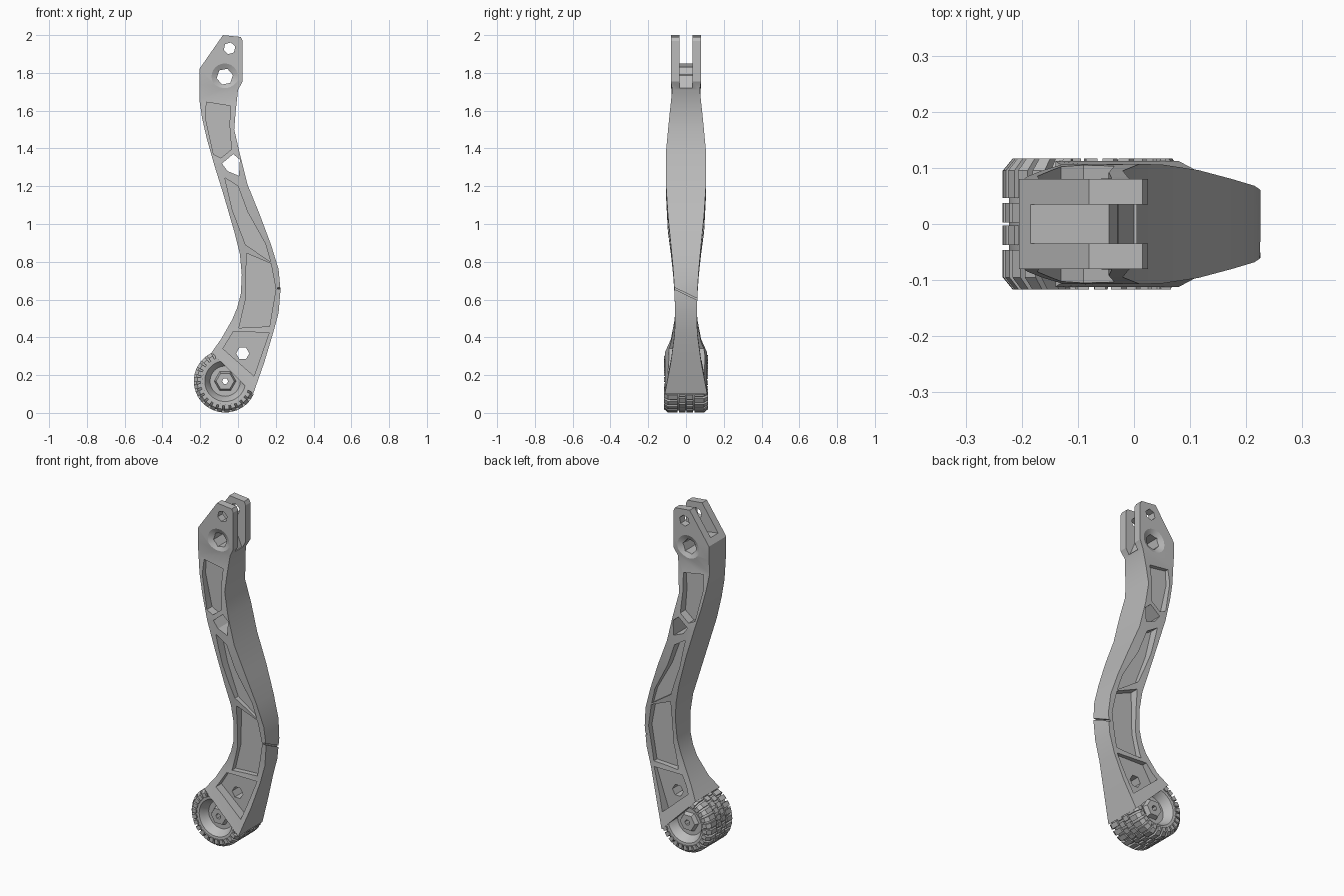
import bpy, bmesh, math
from mathutils import Vector, Matrix

cube = bpy.data.objects.get("Cube")
if cube:
    bpy.data.objects.remove(cube, do_unlink=True)

grey = bpy.data.materials.new("plain grey")
grey.use_nodes = True
tone = (0.5, 0.5, 0.5, 1)
grey.diffuse_color = tone
grey.node_tree.nodes["Principled BSDF"].inputs["Base Color"].default_value = tone


def finish(name, bm):
    bmesh.ops.recalc_face_normals(bm, faces=bm.faces[:])
    mesh = bpy.data.meshes.new(name)
    bm.to_mesh(mesh)
    bm.free()
    mesh.materials.append(grey)
    obj = bpy.data.objects.new(name, mesh)
    bpy.context.collection.objects.link(obj)
    return obj


def loft(bm, rings, closed=False):
    """Skin a list of equal rings, capped unless closed into a loop."""
    rows = [[bm.verts.new(p) for p in ring] for ring in rings]
    pairs = list(zip(rows, rows[1:]))
    if closed:
        pairs.append((rows[-1], rows[0]))
    else:
        bm.faces.new(rows[0])
        bm.faces.new(rows[-1])
    for a, b in pairs:
        for i in range(len(a)):
            j = (i + 1) % len(a)
            bm.faces.new((a[i], a[j], b[j], b[i]))


def prism(points, near, far):
    """Extrude an x-z outline along y."""
    bm = bmesh.new()
    loft(bm, [[(x, y, z) for x, z in points] for y in (near, far)])
    return finish("cutter", bm)


def polygon(x, z, radius, sides, turn=0):
    angles = [turn + math.tau * i / sides for i in range(sides)]
    return [(x + radius * math.cos(a), z + radius * math.sin(a)) for a in angles]


def smooth(obj, degrees):
    bpy.ops.object.select_all(action="DESELECT")
    obj.select_set(True)
    bpy.context.view_layer.objects.active = obj
    bpy.ops.object.shade_smooth_by_angle(angle=math.radians(degrees))


# Curved leg: inner edge x, z, outer edge x, z, half width
stations = [
    (-.08, 2, .015, 1.99, .08),
    (-.09, 1.985, .025, 1.97, .08),
    (-.205, 1.82, .025, 1.82, .08),
    (-.205, 1.74, .025, 1.755, .08),
    (-.205, 1.66, 0, 1.71, .073),
    (-.19, 1.56, -.012, 1.6, .085),
    (-.165, 1.45, -.02, 1.5, .095),
    (-.125, 1.31, .01, 1.37, .107),
    (-.075, 1.15, .05, 1.21, .106),
    (-.02, .96, .115, 1.05, .096),
    (.01, .84, .175, .89, .08),
    (.02, .73, .215, .76, .068),
    (.015, .63, .225, .65, .061),
    (-.005, .555, .215, .53, .058),
    (-.03, .495, .185, .42, .06),
    (-.09, .39, .14, .27, .08),
    (-.14, .32, .08, .1, .112),
]
bm = bmesh.new()
loft(bm, [[(lx, -w, lz), (rx, -w, rz), (rx, w, rz), (lx, w, lz)]
          for lx, lz, rx, rz, w in stations])
leg = finish("leg_frame", bm)

cutters = []

# Side pockets, mirrored front and back, each with its floor depth
upper_pocket = [(-.167, 1.645), (-.04, 1.625), (-.045, 1.525), (-.035, 1.395),
                (-.09, 1.35), (-.13, 1.37), (-.172, 1.56)]
long_pocket = [(-.07, 1.245), (0, 1.2), (.05, 1.065), (.145, .895),
               (.172, .8), (.04, .89), (-.03, 1.075)]
lower_pocket = [(.045, .845), (.175, .79), (.2, .655), (.167, .458),
                (.005, .45), (.04, .6)]
foot_pocket = [(-.025, .43), (.165, .425), (.085, .195), (-.08, .34)]
for outline, floor in ((upper_pocket, .055), (long_pocket, .055),
                       (lower_pocket, .03), (foot_pocket, .04)):
    for side in (-1, 1):
        cutters.append(prism(outline, side * floor, side * .3))

# Through holes
middle_hole = [(-.025, 1.37), (.01, 1.34), (.005, 1.255), (-.055, 1.28), (-.085, 1.32)]
for outline in (middle_hole, polygon(.025, .315, .035, 6),
                polygon(-.045, 1.93, .032, 6, .3), polygon(-.07, 1.78, .044, 6, .2)):
    cutters.append(prism(outline, -.3, .3))

# Fork slot at the top
slot = [(-.3, 1.85), (-.185, 1.85), (-.045, 1.83), (0, 1.72), (.2, 1.72),
        (.2, 2.2), (-.3, 2.2)]
cutters.append(prism(slot, -.035, .035))

# Dished seats around the upper joint hole
for side in (-1, 1):
    bm = bmesh.new()
    loft(bm, [[(x, side * y, z) for x, z in polygon(-.07, 1.78, r, 24)]
              for r, y in ((.03, .06), (.09, .09))])
    cutters.append(finish("cutter", bm))

# Slanted seam across the spine
bm = bmesh.new()
place = Matrix.Translation((.225, 0, .63)) @ Matrix.Rotation(-.45, 4, "X")
bmesh.ops.create_cube(bm, size=1, matrix=place @ Matrix.Diagonal((.03, .3, .008, 1)))
cutters.append(finish("cutter", bm))

# Apply every cut, then drop the cutters
for cutter in cutters:
    cutter.hide_render = True
    cut = leg.modifiers.new("cut", "BOOLEAN")
    cut.operation = "DIFFERENCE"
    cut.solver = "EXACT"
    cut.object = cutter
bpy.context.view_layer.update()
graph = bpy.context.evaluated_depsgraph_get()
carved = bpy.data.meshes.new_from_object(leg.evaluated_get(graph))
leg.modifiers.clear()
leg.data = carved
for cutter in cutters:
    bpy.data.objects.remove(cutter, do_unlink=True)
smooth(leg, 25)

# Wheel parts turn about a sideways axle and stop at the end of the leg
axle = Vector((-.068, 0, .168))
leg_end = Vector((-.03, 0, .21))


def spin_point(y, r, angle):
    return axle + Vector((r * math.cos(angle), y, r * math.sin(angle)))


def trim(bm):
    geometry = bm.verts[:] + bm.edges[:] + bm.faces[:]
    bmesh.ops.bisect_plane(bm, geom=geometry, plane_co=leg_end,
                           plane_no=Vector((1, 0, 1)).normalized(), clear_outer=True)


def revolve(name, half, steps):
    """Turn a mirrored half profile of (y, radius) points."""
    profile = half + [(-y, r) for y, r in reversed(half)]
    bm = bmesh.new()
    loft(bm, [[spin_point(y, r, math.tau * i / steps) for y, r in profile]
              for i in range(steps)], closed=True)
    trim(bm)
    return finish(name, bm)


tyre = revolve("tyre", [(.06, .025), (.06, .08), (.09, .095), (.108, .108),
                        (.11, .13), (.098, .147), (.08, .155)], 60)
smooth(tyre, 35)
hub = revolve("wheel_hub", [(.085, .016), (.085, .048), (.05, .062)], 6)

# Tread: shoulder lugs wrapping the edge and staggered centre blocks
shoulder = [(.046, .148), (.046, .166), (.095, .166), (.117, .148),
            (.117, .122), (.1, .122)]
centre = [(.003, .148), (.003, .166), (.037, .166), (.037, .148)]
count = 26
pitch = math.tau / count
bm = bmesh.new()
for i in range(count):
    for side in (-1, 1):
        for profile, shift in ((shoulder, 0), (centre, .5)):
            middle = pitch * (i + shift + side * .25)
            loft(bm, [[spin_point(side * y, r, middle + d * pitch) for y, r in profile]
                      for d in (-.34, .34)])
trim(bm)
finish("tyre_tread", bm)
